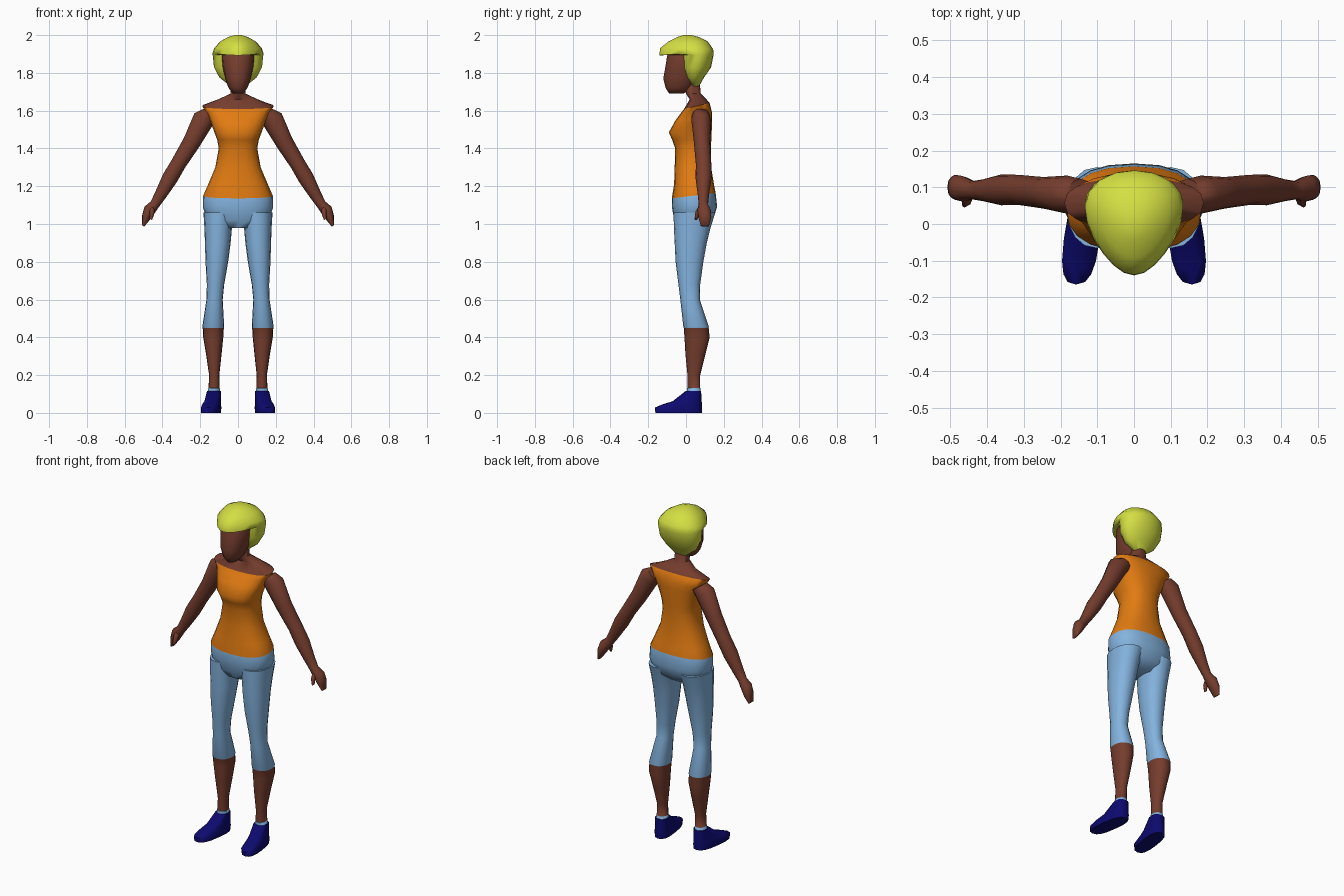
import bpy, bmesh, math
from mathutils import Vector


def material(name, rgb):
    m = bpy.data.materials.new(name)
    m.diffuse_color = (*rgb, 1)
    return m


SKIN = material("brown skin", (0.18, 0.047, 0.027))
ORANGE = material("orange top", (0.76, 0.2, 0.006))
BLUE = material("light blue", (0.23, 0.45, 0.73))
NAVY = material("navy shoe", (0.004, 0.003, 0.16))
HAIR = material("yellow green hair", (0.66, 0.74, 0.055))


def loft(name, rings, mats, n=16, p=2.0, mirror=False, angle=60):
    """Skin closed rings (centre, u, v, egg); mats has one entry per band."""
    bm = bmesh.new()
    slots = list(dict.fromkeys(mats))
    loops = []
    for centre, u, v, egg in rings:
        loop = []
        for i in range(n):
            a = 2 * math.pi * i / n
            c, s = math.cos(a), math.sin(a)
            c = math.copysign(abs(c) ** (2 / p), c)
            s = math.copysign(abs(s) ** (2 / p), s)
            co = Vector(centre) + Vector(u) * c * (1 + egg * s) + Vector(v) * s
            loop.append(bm.verts.new(co))
        loops.append(loop)
    for k in range(len(loops) - 1):
        a, b = loops[k], loops[k + 1]
        for i in range(n):
            j = (i + 1) % n
            f = bm.faces.new((a[i], a[j], b[j], b[i]))
            f.material_index = slots.index(mats[min(k, len(mats) - 1)])
    bm.faces.new(loops[0][::-1]).material_index = slots.index(mats[0])
    bm.faces.new(loops[-1]).material_index = slots.index(mats[-1])
    bmesh.ops.recalc_face_normals(bm, faces=bm.faces[:])
    me = bpy.data.meshes.new(name)
    bm.to_mesh(me)
    bm.free()
    ob = bpy.data.objects.new(name, me)
    bpy.context.collection.objects.link(ob)
    for m in slots:
        me.materials.append(m)
    bpy.ops.object.select_all(action='DESELECT')
    ob.select_set(True)
    bpy.context.view_layer.objects.active = ob
    bpy.ops.object.shade_smooth_by_angle(angle=math.radians(angle))
    if mirror:
        ob.modifiers.new("Mirror", 'MIRROR').use_mirror_merge = False
    return ob


def level(z, rx, front, back, cx=0, tilt=0, egg=0, lean=0):
    """Horizontal ring from its half width and its front and back y."""
    return ((cx, (front + back) / 2, z), (rx, 0, 0),
            (lean, (back - front) / 2, tilt), egg)


def across(x, y, z, r, ry):
    """Ring square to the sloping arm."""
    return ((x, y, z), (0.84 * r, 0, 0.54 * r), (0, ry, 0), 0)


# Torso: hips, top and bare shoulders in one skin
loft("torso", [
    level(0.98, 0.09, -0.04, 0.09),
    level(1.02, 0.165, -0.062, 0.14),
    level(1.09, 0.186, -0.075, 0.165),
    level(1.15, 0.184, -0.075, 0.157, tilt=0.014),
    level(1.21, 0.158, -0.063, 0.148),
    level(1.30, 0.120, -0.06, 0.133),
    level(1.40, 0.102, -0.057, 0.132),
    level(1.445, 0.110, -0.073, 0.134),
    level(1.485, 0.125, -0.091, 0.136),
    level(1.55, 0.148, -0.055, 0.138),
    level(1.59, 0.168, -0.025, 0.138),
    level(1.625, 0.19, -0.01, 0.125, tilt=0.016),
    level(1.66, 0.105, 0.02, 0.108),
    level(1.69, 0.040, 0.0, 0.078),
    level(1.78, 0.036, -0.02, 0.07),
], [BLUE] * 3 + [ORANGE] * 8 + [SKIN] * 3, n=20, p=2.4)

# Legs: bare shin, sock band, cropped trousers
loft("legs", [
    level(0.09, 0.034, 0.003, 0.078, 0.128),
    level(0.13, 0.031, 0.005, 0.076, 0.127),
    level(0.131, 0.029, 0.007, 0.075, 0.127),
    level(0.20, 0.027, 0.008, 0.075, 0.126),
    level(0.31, 0.041, -0.003, 0.103, 0.128),
    level(0.40, 0.053, -0.008, 0.125, 0.131),
    level(0.45, 0.056, -0.012, 0.12, 0.131),
    level(0.455, 0.058, -0.014, 0.121, 0.131),
    level(0.60, 0.043, -0.03, 0.073, 0.124),
    level(0.68, 0.046, -0.04, 0.075, 0.119),
    level(0.80, 0.060, -0.055, 0.092, 0.112),
    level(0.90, 0.068, -0.06, 0.110, 0.107),
    level(0.98, 0.073, -0.064, 0.130, 0.105),
    level(1.06, 0.083, -0.066, 0.155, 0.1),
], [BLUE] * 2 + [SKIN] * 4 + [BLUE] * 7, p=2.2, mirror=True)

# Shoes, toes turned slightly outward
loft("shoes", [
    level(0.0, 0.047, -0.162, 0.085, 0.143, lean=-0.016),
    level(0.028, 0.049, -0.165, 0.086, 0.142, lean=-0.016),
    level(0.045, 0.045, -0.125, 0.085, 0.140, lean=-0.014),
    level(0.062, 0.042, -0.07, 0.083, 0.134, lean=-0.008),
    level(0.115, 0.037, -0.003, 0.08, 0.127),
], [NAVY], p=2.7, mirror=True)

# Arms with mitten hands
loft("arms", [
    across(0.145, 0.078, 1.585, 0.045, 0.045),
    across(0.182, 0.08, 1.555, 0.058, 0.052),
    across(0.247, 0.085, 1.43, 0.047, 0.043),
    across(0.315, 0.093, 1.32, 0.041, 0.041),
    across(0.362, 0.093, 1.24, 0.042, 0.042),
    across(0.41, 0.092, 1.155, 0.032, 0.03),
    across(0.44, 0.092, 1.105, 0.026, 0.025),
    across(0.468, 0.096, 1.075, 0.032, 0.035),
    across(0.487, 0.1, 1.035, 0.024, 0.034),
    across(0.502, 0.1, 0.99, 0.007, 0.022),
], [SKIN], n=12, mirror=True)
loft("thumbs", [
    across(0.452, 0.085, 1.1, 0.014, 0.014),
    across(0.455, 0.064, 1.065, 0.016, 0.014),
    across(0.462, 0.053, 1.025, 0.008, 0.008),
], [SKIN], n=8, mirror=True)

# Head
loft("head", [
    level(1.692, 0.028, -0.09, -0.01),
    level(1.72, 0.05, -0.108, 0.03),
    level(1.77, 0.068, -0.12, 0.07),
    level(1.84, 0.083, -0.108, 0.1),
    level(1.89, 0.087, -0.1, 0.1),
    level(1.94, 0.075, -0.085, 0.09),
], [SKIN], p=2.2)

# Bobbed hair: sides and nape, then the overhanging fringe and crown
loft("hair", [
    level(1.722, 0.03, 0.035, 0.065),
    level(1.775, 0.098, -0.005, 0.095),
    level(1.83, 0.127, -0.028, 0.133),
    level(1.895, 0.134, -0.032, 0.146),
    level(1.905, 0.128, -0.14, 0.146, tilt=0.012, egg=0.32),
    level(1.93, 0.122, -0.138, 0.141, egg=0.3),
    level(1.967, 0.092, -0.092, 0.115, egg=0.22),
    level(1.99, 0.052, -0.045, 0.07, egg=0.1),
    level(2.0, 0.018, -0.015, 0.03),
], [HAIR], n=20, angle=50)
